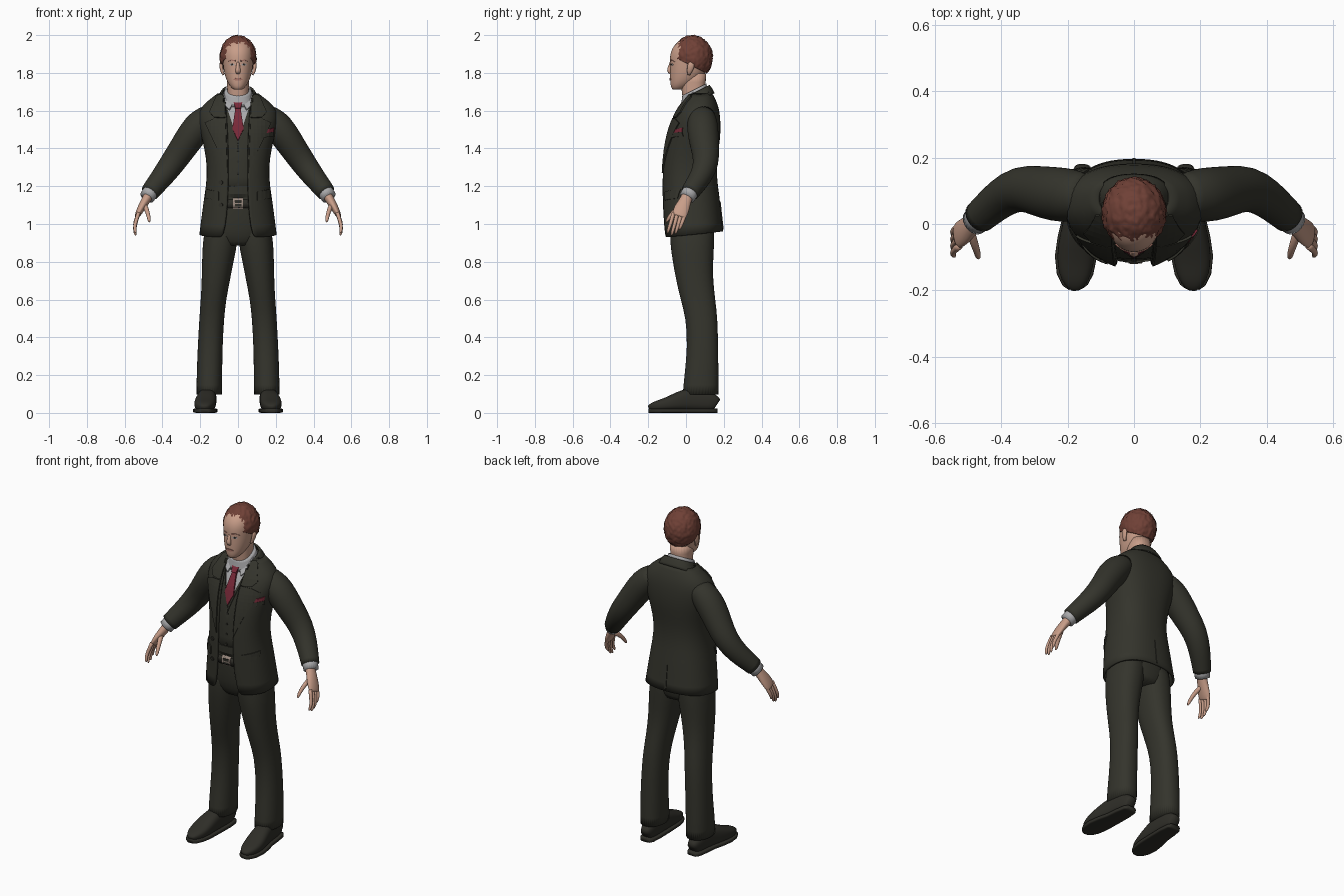
import bpy, bmesh, math
from math import sin, cos, pi
from mathutils import Vector, noise
from mathutils.bvhtree import BVHTree

cube = bpy.data.objects.get("Cube")
if cube:
    bpy.data.objects.remove(cube)


def material(name, r, g, b):
    m = bpy.data.materials.new(name)
    m.use_nodes = True
    m.diffuse_color = (r, g, b, 1)
    m.node_tree.nodes["Principled BSDF"].inputs["Base Color"].default_value = (r, g, b, 1)
    return m


SUIT = material("dark_olive_wool", .034, .034, .025)
LEATHER = material("dark_leather", .028, .027, .021)
SHIRT = material("grey_white_cotton", .40, .40, .41)
SKIN = material("skin", .58, .34, .25)
HAIR = material("auburn_hair", .16, .052, .037)
TIE = material("wine_red_silk", .19, .022, .04)
LIPS = material("lips", .40, .18, .14)
EYE = material("eye_dark", .05, .04, .035)
METAL = material("buckle_metal", .32, .25, .21)


def finish(name, bm, mats, mirror=False, thick=0, offset=-1, subsurf=0, smooth=True):
    me = bpy.data.meshes.new(name)
    for f in bm.faces:
        f.smooth = smooth
    bm.to_mesh(me)
    bm.free()
    ob = bpy.data.objects.new(name, me)
    bpy.context.collection.objects.link(ob)
    for m in mats:
        me.materials.append(m)
    if mirror:
        ob.modifiers.new("mirror", 'MIRROR').use_mirror_merge = False
    if subsurf:
        ob.modifiers.new("subsurf", 'SUBSURF').levels = subsurf
        ob.modifiers["subsurf"].render_levels = subsurf
    if thick:
        s = ob.modifiers.new("thickness", 'SOLIDIFY')
        s.thickness, s.offset = thick, offset
    return ob


def power(v, p):
    return math.copysign(abs(v) ** p, v)


def skin_rings(rings, closed=True):
    """Join rings of points with quads; cap and crease the ends when closed."""
    bm = bmesh.new()
    rows = [[bm.verts.new(p) for p in r] for r in rings]
    n = len(rows[0])
    for lo, hi in zip(rows, rows[1:]):
        for j in range(n if closed else n - 1):
            k = (j + 1) % n
            bm.faces.new((lo[j], lo[k], hi[k], hi[j]))
    if closed:
        crease = bm.edges.layers.float.new("crease_edge")
        for row in (rows[0], rows[-1]):
            for e in bm.faces.new(row).edges:
                e[crease] = .8
        bmesh.ops.recalc_face_normals(bm, faces=bm.faces)
    return bm


def level(z, rx, yf, yb, gap=0, tilt=0, x=0, n=40, p=.85):
    """Horizontal oval ring starting at the front, optionally open there."""
    t0 = math.asin(min(1, gap / rx) ** (1 / p))
    cy, ry, pts = (yf + yb) / 2, (yb - yf) / 2, []
    for i in range(n):
        t = t0 + (2 * pi - 2 * t0) * i / (n - 1 if gap else n)
        dy = -ry * power(cos(t), p)
        pts.append((x + rx * power(sin(t), p), cy + dy, z + tilt * dy))
    return pts


def tube(path, ref=(0, 1, 0), n=16, p=1):
    """Rings across a path of (x, y, z, radius along ref, other radius)."""
    c = [Vector(q[:3]) for q in path]
    rings = []
    for i, q in enumerate(path):
        t = (c[min(i + 1, len(c) - 1)] - c[max(i - 1, 0)]).normalized()
        u = Vector(ref)
        u = (u - t * u.dot(t)).normalized()
        v = t.cross(u)
        rings.append([c[i] + u * q[3] * power(cos(2 * pi * k / n), p)
                      + v * q[4] * power(sin(2 * pi * k / n), p) for k in range(n)])
    return rings


def surface(ob):
    bpy.context.view_layer.update()
    return BVHTree.FromObject(ob, bpy.context.evaluated_depsgraph_get())


def plate(name, outline, target, mat, thick=.004, mirror=False, side=-1, step=.02):
    """Flat x-z outline draped on a surface from the front or the back."""
    bm = bmesh.new()
    bm.faces.new([bm.verts.new((x, 0, z)) for x, z in outline])
    for axis in (0, 2):
        vals = [q[axis // 2] for q in outline]
        for k in range(int(min(vals) / step) - 1, int(max(vals) / step) + 2):
            no = Vector((axis == 0, 0, axis == 2))
            bmesh.ops.bisect_plane(bm, geom=bm.verts[:] + bm.edges[:] + bm.faces[:],
                                   plane_co=no * k * step, plane_no=no)
    for v in bm.verts:
        hit = target.ray_cast(Vector((v.co.x, 2 * side, v.co.z)), Vector((0, -side, 0)))[0]
        v.co.y = (hit or target.find_nearest(Vector((v.co.x, side * .1, v.co.z)))[0]).y
    return finish(name, bm, [mat], mirror, thick * 2, 0, smooth=False)


def oval(x, z, a, b, n=12):
    return [(x + a * cos(2 * pi * i / n), z + b * sin(2 * pi * i / n)) for i in range(n)]


def box(x0, x1, z0, z1):
    return [(x0, z0), (x1, z0), (x1, z1), (x0, z1)]


# Jacket body, open down the front
body = [(.945, .205, -.118, .197, .078, .1), (1.05, .192, -.124, .187, .06), (1.15, .178, -.128, .177, .055),
        (1.25, .163, -.128, .162, .052), (1.35, .168, -.123, .165, .052), (1.45, .19, -.108, .182, .055),
        (1.53, .21, -.085, .184, .058), (1.6, .212, -.05, .178, .062), (1.65, .165, -.015, .162, .068),
        (1.69, .11, .01, .14, .078)]
jacket = finish("jacket_body", skin_rings([level(*r) for r in body], False), [SUIT], thick=.012, subsurf=1)
collar = [level(1.65, .118, -.02, .152, .075, .5), level(1.68, .102, -.01, .14, .075, .5),
          level(1.702, .086, -.01, .125, .07, .5)]
finish("jacket_collar", skin_rings(collar, False), [SUIT], thick=.01, subsurf=1)

# Waistcoat with the shirt showing in a V above it
core = skin_rings([level(z, rx - .03, yf + .017, yb - .03, n=64) for z, rx, yf, yb, *_ in body[2:]])
for s in (1, -1):
    bmesh.ops.bisect_plane(core, geom=core.verts[:] + core.edges[:] + core.faces[:],
                           plane_co=(0, 0, 1.44), plane_no=(3 * s, 0, -1))
for f in core.faces:
    c = f.calc_center_median()
    f.material_index = int(c.z > 1.44 + 3 * abs(c.x))
waistcoat = finish("waistcoat_and_shirt", core, [SUIT, SHIRT])
front = surface(waistcoat)
plate("waistcoat_points", [(-.06, 1.12), (-.03, 1.115), (0, 1.145), (.03, 1.115), (.06, 1.12),
                           (.06, 1.2), (-.06, 1.2)], front, SUIT, .005)
plate("waistcoat_edge", [(0, 1.425), (.065, 1.62), (.065, 1.59), (0, 1.395)], front, SUIT, .005, True)
for i in range(4):
    plate(f"waistcoat_button_{i + 1}", oval(0, 1.39 - .06 * i, .007, .007, 10), front, LEATHER, .005)

# Shirt collar and tie
neckband = [level(1.655, .088, -.03, .125, tilt=.5), level(1.69, .075, -.022, .112, tilt=.5),
            level(1.712, .07, -.02, .108, tilt=.5)]
finish("shirt_collar", skin_rings(neckband), [SHIRT], subsurf=1)
plate("shirt_collar_wing", [(.008, 1.665), (.03, 1.69), (.072, 1.69), (.075, 1.63), (.045, 1.6)],
      front, SHIRT, .012, True)
plate("tie_blade", [(-.012, 1.62), (-.03, 1.5), (0, 1.44), (.03, 1.5), (.012, 1.62)], front, TIE, .01)
plate("tie_knot", [(-.014, 1.605), (.014, 1.605), (.026, 1.65), (.018, 1.665), (-.018, 1.665), (-.026, 1.65)],
      front, TIE, .018)

# Jacket details
cloth = surface(jacket)
plate("lapel", [(.054, 1.27), (.1, 1.38), (.172, 1.535), (.13, 1.555), (.066, 1.56)], cloth, SUIT, .007, True)
plate("upper_lapel", [(.066, 1.56), (.125, 1.563), (.15, 1.59), (.115, 1.67), (.085, 1.69), (.068, 1.65)],
      cloth, SUIT, .008, True)
plate("pocket_flap", [(.1, 1.125), (.167, 1.135), (.167, 1.185), (.1, 1.17)], cloth, SUIT, .006, True)
plate("breast_pocket", [(.125, 1.455), (.185, 1.465), (.185, 1.488), (.125, 1.478)], cloth, SUIT, .007)
plate("pocket_square", [(.13, 1.478), (.185, 1.488), (.188, 1.51), (.165, 1.503), (.135, 1.5)], cloth, TIE, .006)
plate("back_vent", box(-.004, .004, .97, 1.12), cloth, SUIT, .004, side=1)
for i, z in enumerate((1.22, 1.1)):
    plate(f"jacket_button_{i + 1}", oval(-.09, z, .011, .011), cloth, LEATHER, .006)

# Sleeves, cuffs
sleeve = [(.14, .085, 1.58, .065, .06), (.19, .086, 1.54, .082, .08), (.24, .09, 1.48, .083, .08),
          (.29, .1, 1.405, .076, .073), (.345, .11, 1.325, .068, .068), (.4, .08, 1.25, .06, .06),
          (.445, .04, 1.195, .053, .053), (.468, .02, 1.165, .05, .05)]
finish("sleeve", skin_rings(tube(sleeve, n=24)), [SUIT], True, subsurf=1)
finish("shirt_cuff", skin_rings(tube([(.455, .03, 1.18, .044, .043), (.483, .005, 1.14, .043, .041)], n=24)),
       [SHIRT], True, subsurf=1)

# Hands: palm, four curled fingers, thumb
palm = [(.47, .01, 1.155, .03, .026), (.492, -.005, 1.12, .033, .024), (.512, -.022, 1.085, .042, .021),
        (.53, -.034, 1.05, .042, .016), (.535, -.038, 1.04, .036, .012)]
finish("palm", skin_rings(tube(palm)), [SKIN], True, subsurf=1)
for i, length in enumerate((.088, .1, .092, .07)):
    y = -.066 + .021 * i
    finger = [(.526, y, 1.06, .011, .011), (.541, y - .012, 1.045 - length * .35, .0105, .0105),
              (.548, y - .022, 1.045 - length * .7, .0095, .0095),
              (.544, y - .03, 1.047 - length, .008, .008), (.541, y - .032, 1.04 - length, .003, .003)]
    finish(f"finger_{i + 1}", skin_rings(tube(finger, n=10)), [SKIN], True, subsurf=1)
thumb = [(.495, -.02, 1.1, .016, .014), (.483, -.055, 1.075, .014, .013), (.474, -.083, 1.045, .011, .011),
         (.47, -.1, 1.018, .009, .009), (.469, -.104, 1.01, .003, .003)]
finish("thumb", skin_rings(tube(thumb, n=10)), [SKIN], True, subsurf=1)

# Trousers: z, inner x, outer x, front y, back y
leg = [(.095, .085, .22, -.018, .172), (.2, .084, .219, -.008, .172), (.35, .082, .213, .008, .17),
       (.5, .074, .205, .0, .167), (.6, .063, .197, -.028, .155), (.7, .043, .192, -.052, .143),
       (.8, .024, .19, -.07, .143), (.9, .002, .188, -.085, .15), (1.0, 0, .17, -.085, .15)]
finish("trouser_leg", skin_rings([level(z, (b - a) / 2, f, k, x=(a + b) / 2, p=.9) for z, a, b, f, k in leg]),
       [SUIT], True, subsurf=1)
hips = [(.885, .1, -.06, .13), (.93, .165, -.09, .15), (1.02, .168, -.1, .155), (1.14, .145, -.106, .145)]
finish("trouser_hips", skin_rings([level(*r) for r in hips]), [SUIT], subsurf=1)
belt = finish("belt", skin_rings([level(z, .148, -.111, .147) for z in (1.085, 1.13)]), [LEATHER])
waist = surface(belt)
plate("buckle_frame", box(-.027, .027, 1.082, 1.134), waist, METAL, .006)
plate("buckle_opening", box(-.016, .019, 1.092, 1.124), waist, LEATHER, .008)
plate("buckle_prong", box(-.016, .024, 1.105, 1.111), waist, METAL, .0095)

# Shoes: x, y, half width, top height
shoe = [(.155, .163, .026, .075), (.156, .145, .038, .1), (.158, .09, .045, .125), (.162, .02, .048, .133),
        (.17, -.04, .055, .11), (.176, -.1, .058, .08), (.178, -.15, .05, .064), (.177, -.183, .033, .05),
        (.176, -.195, .016, .036)]
finish("shoe_upper", skin_rings(tube([(x, y, h / 2 + .006, w, h / 2 - .004) for x, y, w, h in shoe],
                                     (1, 0, 0), 24, .75)), [LEATHER], True, subsurf=1)
finish("shoe_sole", skin_rings(tube([(x, y * 1.01, .012, w + .005, .012) for x, y, w, h in shoe],
                                    (1, 0, 0), 24, .4)), [LEATHER], True)

# Head and neck
finish("neck", skin_rings([level(1.62, .058, -.01, .108), level(1.7, .056, -.024, .1), level(1.8, .06, -.03, .108)]),
       [SKIN], subsurf=1)
skull = [(1.712, .022, -.07, -.02), (1.722, .036, -.079, .005), (1.745, .053, -.083, .045),
         (1.775, .066, -.084, .085), (1.81, .075, -.085, .108), (1.85, .08, -.084, .12), (1.89, .083, -.086, .125),
         (1.93, .08, -.075, .12), (1.965, .06, -.045, .1), (1.98, .03, -.01, .06)]
head = finish("head", skin_rings([level(*r, p=.95) for r in skull]), [SKIN], subsurf=1)
nose = [(0, -.078, 1.856, .008, .008), (0, -.087, 1.828, .011, .01), (0, -.091, 1.81, .016, .013),
        (0, -.082, 1.797, .011, .006)]
finish("nose", skin_rings(tube(nose, (1, 0, 0), 12)), [SKIN], subsurf=1)
ear = [(.076, .015, 1.79, .008, .006), (.084, .018, 1.805, .013, .009), (.089, .025, 1.83, .02, .01),
       (.09, .028, 1.85, .018, .01), (.082, .026, 1.862, .008, .006)]
finish("ear", skin_rings(tube(ear, n=12)), [SKIN], True, subsurf=1)
face = surface(head)
plate("eye_white", oval(.032, 1.844, .014, .0055), face, SHIRT, .0015, True, step=.01)
plate("iris", oval(.032, 1.844, .0055, .005), face, EYE, .0025, True, step=.01)
plate("eyebrow", [(.014, 1.86), (.036, 1.866), (.055, 1.859), (.036, 1.871), (.014, 1.867)],
      face, LIPS, .003, True, step=.01)
plate("mouth", oval(0, 1.766, .024, .0065), face, LIPS, .004, step=.01)

# Short curly hair: bumpy cap trimmed along the hairline
bm = bmesh.new()
bmesh.ops.create_icosphere(bm, subdivisions=5, radius=1)
for v in bm.verts:
    bump = 1 + .05 * noise.noise(v.co * 7) + .025 * noise.noise(v.co * 15)
    v.co = Vector((v.co.x * .097, v.co.y * .107 + .034, v.co.z * .117 + 1.882)) * 1
    v.co = Vector((0, .034, 1.882)) + (v.co - Vector((0, .034, 1.882))) * bump
cut = bmesh.ops.bisect_plane(bm, geom=bm.verts[:] + bm.edges[:] + bm.faces[:], clear_inner=True,
                             plane_co=(0, -.07, 1.888), plane_no=(0, .5, 1))
bmesh.ops.holes_fill(bm, edges=[e for e in bm.edges if e.is_boundary])
finish("hair", bm, [HAIR])
